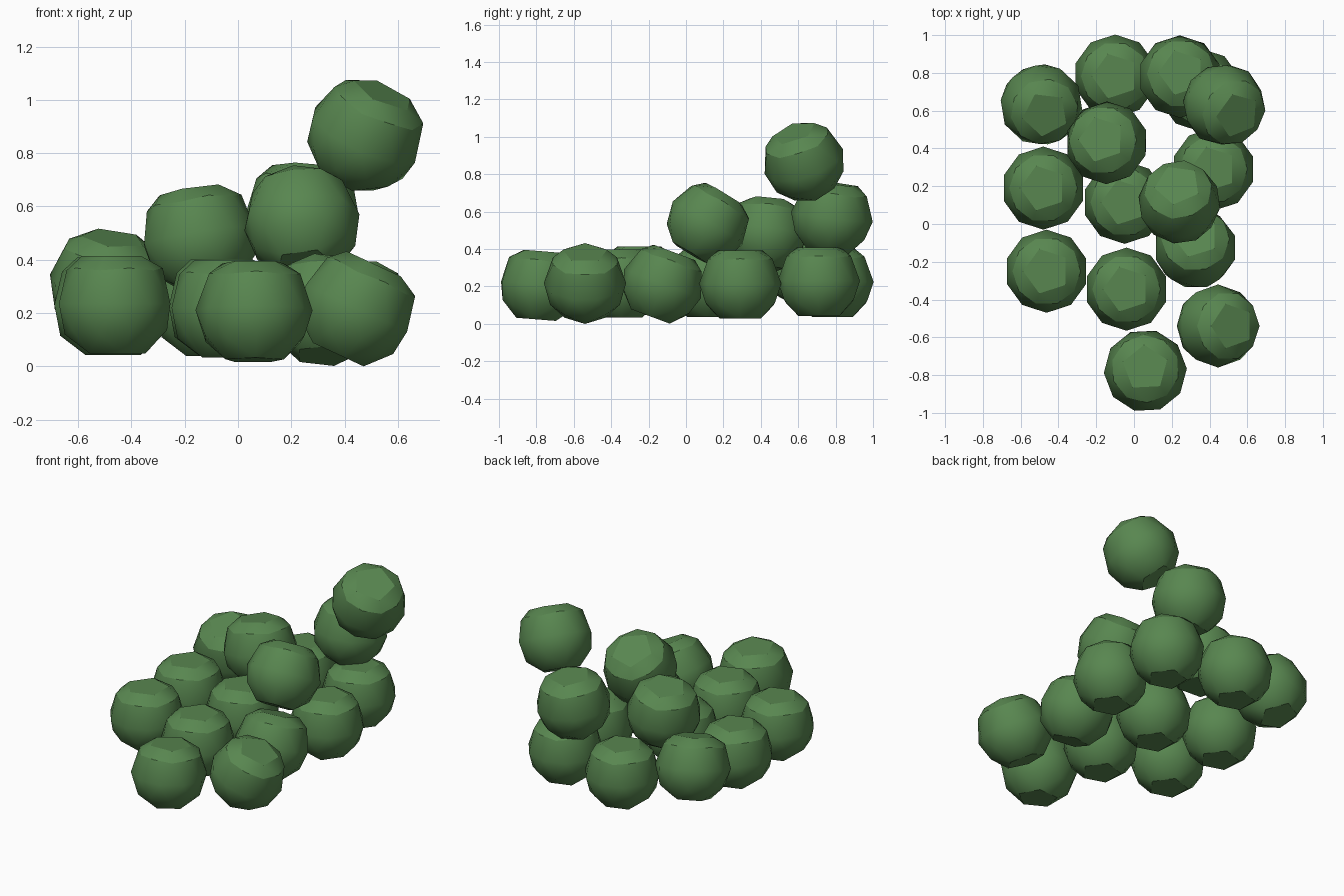
import bpy, bmesh
from math import radians, sqrt
from mathutils import Vector, Quaternion

if "Cube" in bpy.data.objects:
    bpy.data.objects.remove(bpy.data.objects["Cube"])

R = 0.22

green = bpy.data.materials.new("leaf_green")
green.diffuse_color = (0.098, 0.24, 0.08, 1)
green.use_nodes = True
green.node_tree.nodes["Principled BSDF"].inputs["Base Color"].default_value = green.diffuse_color


def make_ball_mesh():
    """Low-poly ball: flat pentagon caps and a creased shoulder near the top."""
    bm = bmesh.new()
    bmesh.ops.create_icosphere(bm, subdivisions=2, radius=1)
    rings = {"top": set(), "shoulder": set(), "bottom": set()}
    for v in bm.verts:
        z, flat = v.co.z, Vector((v.co.x, v.co.y, 0))
        if z > 0.8:                       # flat top pentagon
            if z < 0.95:
                rings["top"].add(v)
            v.co = flat * 1.07 + Vector((0, 0, 0.81))
        elif z > 0.4:                     # shoulder ring
            rings["shoulder"].add(v)
            v.co = flat.normalized() * 0.82 + Vector((0, 0, z * 0.5 + 0.345))
        elif z < -0.8:                    # flat bottom pentagon
            if z > -0.95:
                rings["bottom"].add(v)
            v.co.z = -0.85
    for f in bm.faces:
        f.smooth = True
    for e in bm.edges:                    # creases
        if any(e.verts[0] in r and e.verts[1] in r for r in rings.values()):
            e.smooth = False
    for v in bm.verts:
        v.co *= R
    mesh = bpy.data.meshes.new("foliage_ball")
    bm.to_mesh(mesh)
    bm.free()
    mesh.materials.append(green)
    return mesh


ball = make_ball_mesh()


def place(name, loc, tilt=(0, 0), yaw=36):
    ob = bpy.data.objects.new(name, ball)
    bpy.context.collection.objects.link(ob)
    up = Vector((tilt[0], tilt[1], sqrt(1 - tilt[0] ** 2 - tilt[1] ** 2)))
    q = Vector((0, 0, 1)).rotation_difference(up)
    ob.rotation_mode = 'QUATERNION'
    ob.rotation_quaternion = q @ Quaternion((0, 0, 1), radians(yaw))
    ob.location = loc


# Ground layer
place("ground_ball_left_back", (-0.49, 0.63, 0.31), (0.12, -0.27), 46)
place("ground_ball_left_middle", (-0.48, 0.19, 0.23))
place("ground_ball_left_front", (-0.463, -0.25, 0.235))
place("ground_ball_back", (-0.10, 0.783, 0.225))
place("ground_ball_centre", (-0.05, 0.115, 0.225))
place("ground_ball_right_back", (0.35, 0.71, 0.23))
place("ground_ball_right_middle", (0.42, 0.29, 0.215))
place("ground_ball_right", (0.325, -0.125, 0.215), (0, 0.35))
place("ground_ball_inner_front", (-0.04, -0.345, 0.22))
place("ground_ball_right_front", (0.445, -0.54, 0.218), (0.42, 0))
place("ground_ball_front", (0.06, -0.777, 0.21), (0, 0.08), 21)

# Second layer
place("upper_ball_left", (-0.145, 0.43, 0.485), (-0.15, 0.1))
place("upper_ball_right", (0.24, 0.115, 0.54), (-0.05, 0.52), 44)
place("upper_ball_back", (0.243, 0.78, 0.572), (0.05, 0.12))

# Topmost
place("top_ball", (0.477, 0.63, 0.868), (0.40, -0.30))
